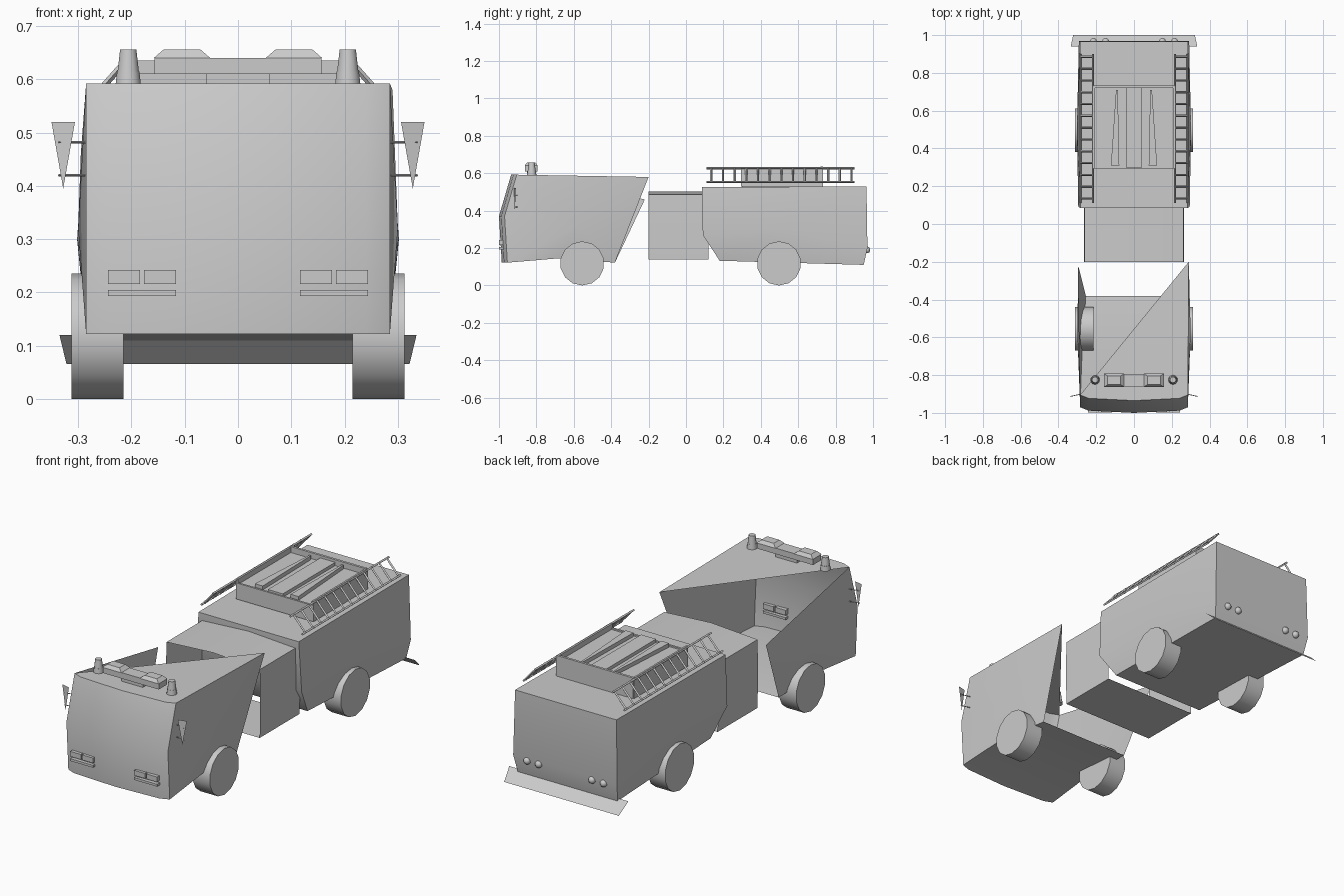
import bpy, bmesh, math
from mathutils import Vector

cube = bpy.data.objects.get("Cube")
if cube:
    bpy.data.objects.remove(cube, do_unlink=True)

grey = bpy.data.materials.new("plain_grey")
grey.use_nodes = True
grey.diffuse_color = (0.6, 0.6, 0.6, 1)
grey.node_tree.nodes["Principled BSDF"].inputs["Base Color"].default_value = (0.6, 0.6, 0.6, 1)


def finish(name, bm, smooth=None, recalc=True):
    """Turn a bmesh into a named object, smooth below the given angle."""
    if recalc:
        bmesh.ops.recalc_face_normals(bm, faces=bm.faces)
    mesh = bpy.data.meshes.new(name)
    bm.to_mesh(mesh)
    bm.free()
    mesh.materials.append(grey)
    ob = bpy.data.objects.new(name, mesh)
    bpy.context.collection.objects.link(ob)
    if smooth:
        bpy.ops.object.select_all(action='DESELECT')
        bpy.context.view_layer.objects.active = ob
        ob.select_set(True)
        bpy.ops.object.shade_smooth_by_angle(angle=math.radians(smooth))
    return ob


def poly(bm, pts):
    return bm.faces.new([bm.verts.new(p) for p in pts])


def fan(bm, pts, centre):
    """Bulged panel: triangles from the outline to a centre point."""
    for a, b in zip(pts, pts[1:] + pts[:1]):
        poly(bm, [a, b, centre])


def box(bm, lo, hi, taper=1.0):
    """Box between two corners, its top scaled by taper."""
    cx, cy = (lo[0] + hi[0]) / 2, (lo[1] + hi[1]) / 2
    ring = [(lo[0], lo[1]), (hi[0], lo[1]), (hi[0], hi[1]), (lo[0], hi[1])]
    low = [bm.verts.new((x, y, lo[2])) for x, y in ring]
    top = [bm.verts.new((cx + (x - cx) * taper, cy + (y - cy) * taper, hi[2])) for x, y in ring]
    bm.faces.new(low[::-1])
    bm.faces.new(top)
    for i in range(4):
        j = (i + 1) % 4
        bm.faces.new((low[i], low[j], top[j], top[i]))


def rod(bm, a, b, r, sides=4):
    a, b = Vector(a), Vector(b)
    m = (b - a).to_track_quat('Z', 'Y').to_matrix().to_4x4()
    m.translation = (a + b) / 2
    bmesh.ops.create_cone(bm, cap_ends=True, segments=sides, radius1=r, radius2=r,
                          depth=(b - a).length, matrix=m)


# Cab: curved front, open diagonal roof, bulged sides and floor
bm = bmesh.new()
cols = [(-0.285, 0.03), (-0.24, 0.012), (0, 0), (0.24, 0.012), (0.285, 0.03)]
rows = [(-0.985, 0.122), (-1.0, 0.37), (-0.935, 0.592)]
grid = [[(x, y + dy, z) for x, dy in cols] for y, z in rows]
for low, high in zip(grid, grid[1:]):
    for i in range(len(cols) - 1):
        poly(bm, [low[i], low[i + 1], high[i + 1], high[i]])
peak = (0.29, -0.2, 0.58)
side_peak = (-0.295, -0.22, 0.46)
floor_back = {1: (0.255, -0.38, 0.122), -1: (-0.255, -0.38, 0.122)}
floor_mid = {1: (0.275, -0.68, 0.145), -1: (-0.275, -0.68, 0.145)}
fan(bm, [grid[0][4], floor_mid[1], floor_back[1], peak, grid[2][4], grid[1][4]], (0.3, -0.58, 0.32))
fan(bm, [grid[0][0], floor_mid[-1], floor_back[-1], side_peak, grid[2][0], grid[1][0]],
    (-0.3, -0.58, 0.32))
poly(bm, grid[2] + [peak])
poly(bm, grid[0] + [floor_mid[1], floor_mid[-1]])
poly(bm, [floor_mid[-1], floor_mid[1], floor_back[1], floor_back[-1]])
bmesh.ops.remove_doubles(bm, verts=bm.verts, dist=0.0005)
finish("cab_shell", bm, 50)

# Joint tunnel between cab and rear body, open at both ends
bm = bmesh.new()
section = [(-0.262, 0.14), (0.262, 0.14), (0.265, 0.32), (0.262, 0.487), (0, 0.503),
           (-0.262, 0.487), (-0.265, 0.32)]
for (x1, z1), (x2, z2) in zip(section, section[1:] + section[:1]):
    poly(bm, [(x1, -0.2, z1), (x2, -0.2, z2), (x2, 0.12, z2), (x1, 0.12, z1)])
bmesh.ops.remove_doubles(bm, verts=bm.verts, dist=0.0005)
finish("joint_tunnel", bm, 30)

# Rear body: side outline (half width, y, z) spanned across, bulged sides
bm = bmesh.new()
outline = [(0.282, 0.085, 0.525), (0.295, 0.09, 0.27), (0.265, 0.18, 0.132), (0.28, 0.95, 0.11),
           (0.292, 0.97, 0.2), (0.285, 0.965, 0.53)]
mirrored = [(-x, y, z) for x, y, z in outline]
fan(bm, outline, (0.302, 0.5, 0.3))
fan(bm, mirrored, (-0.302, 0.5, 0.3))
for i in range(len(outline)):
    j = (i + 1) % len(outline)
    poly(bm, [outline[i], outline[j], mirrored[j], mirrored[i]])
bmesh.ops.remove_doubles(bm, verts=bm.verts, dist=0.0005)
finish("rear_body", bm, 50)

# Wheels
for y, place in ((-0.555, "front"), (0.497, "rear")):
    for s, side in ((1, "left"), (-1, "right")):
        bm = bmesh.new()
        rod(bm, (s * 0.215, y, 0.118), (s * 0.312, y, 0.118), 0.118, 14)
        finish(f"{place}_{side}_wheel", bm, 30)

# Roof tray: floor, rims, centre channel and two long spikes
bm = bmesh.new()
box(bm, (-0.21, 0.3, 0.525), (0.21, 0.73, 0.605))
for s in (-1, 1):
    box(bm, (s * 0.213 - 0.006, 0.295, 0.53), (s * 0.213 + 0.006, 0.73, 0.632))
box(bm, (-0.215, 0.72, 0.53), (0.215, 0.732, 0.635))
box(bm, (-0.215, 0.293, 0.53), (0.215, 0.303, 0.612))
finish("roof_tray", bm)
bm = bmesh.new()
box(bm, (-0.042, 0.3, 0.6), (0.042, 0.72, 0.622))
for s in (-1, 1):
    pts = [(0.078, 0.31), (0.122, 0.31), (0.095, 0.71), (0.086, 0.71)]
    face = poly(bm, [(s * x, y, 0.606) for x, y in pts])
    ext = bmesh.ops.extrude_face_region(bm, geom=[face])["geom"]
    bmesh.ops.translate(bm, vec=(0, 0, 0.02),
                        verts=[v for v in ext if isinstance(v, bmesh.types.BMVert)])
finish("roof_channel_and_spikes", bm)

# Ladders leaning on each side of the roof
for s, side in ((1, "left"), (-1, "right")):
    bm = bmesh.new()
    low, high = (s * 0.283, 0.553), (s * 0.217, 0.627)
    for x, z in (low, high):
        rod(bm, (x, 0.11, z), (x, 0.9, z), 0.006)
    for i in range(13):
        y = 0.135 + i * 0.0625
        rod(bm, (low[0], y, low[1]), (high[0], y, high[1]), 0.006)
    finish(f"{side}_ladder", bm)

# Light bar with two raised lamps, and a beacon on each side
bm = bmesh.new()
box(bm, (-0.157, -0.86, 0.61), (0.157, -0.795, 0.64))
box(bm, (-0.06, -0.85, 0.585), (0.06, -0.805, 0.612))
for s in (-1, 1):
    box(bm, (s * 0.105 - 0.053, -0.863, 0.64), (s * 0.105 + 0.053, -0.792, 0.656), 0.65)
finish("light_bar", bm)
for s, side in ((1, "left"), (-1, "right")):
    bm = bmesh.new()
    for r1, r2, z1, z2 in ((0.025, 0.022, 0.59, 0.615), (0.021, 0.016, 0.615, 0.656)):
        ret = bmesh.ops.create_cone(bm, cap_ends=True, segments=10, radius1=r1, radius2=r2,
                                    depth=z2 - z1)
        bmesh.ops.translate(bm, verts=ret["verts"], vec=(s * 0.206, -0.825, (z1 + z2) / 2))
    finish(f"{side}_beacon", bm, 40)

# Headlamps, wing mirrors and tail lamps
for s, side in ((1, "left"), (-1, "right")):
    bm = bmesh.new()
    for x, z, w, h in ((0.146, 0.229, 0.03, 0.013), (0.214, 0.229, 0.03, 0.013),
                       (0.18, 0.199, 0.064, 0.006)):
        box(bm, (s * x - w, -0.999, z - h), (s * x + w, -0.965, z + h))
    finish(f"{side}_headlamps", bm)

    bm = bmesh.new()
    poly(bm, [(s * 0.306, -0.92, 0.52), (s * 0.35, -0.91, 0.52), (s * 0.328, -0.915, 0.395)])
    for z in (0.42, 0.482):
        rod(bm, (s * 0.28, -0.9, z), (s * 0.337, -0.913, z), 0.002)
    finish(f"{side}_mirror", bm)

    bm = bmesh.new()
    for x in (0.15, 0.215):
        ret = bmesh.ops.create_uvsphere(bm, u_segments=12, v_segments=8, radius=0.018)
        bmesh.ops.translate(bm, verts=ret["verts"], vec=(s * x, 0.967, 0.19))
    finish(f"{side}_tail_lamps", bm, 60)

# Thin sloping rear step
bm = bmesh.new()
poly(bm, [(-0.322, 1.0, 0.066), (0.322, 1.0, 0.066), (0.335, 0.94, 0.12), (-0.335, 0.94, 0.12)])
finish("rear_step", bm, recalc=False)
